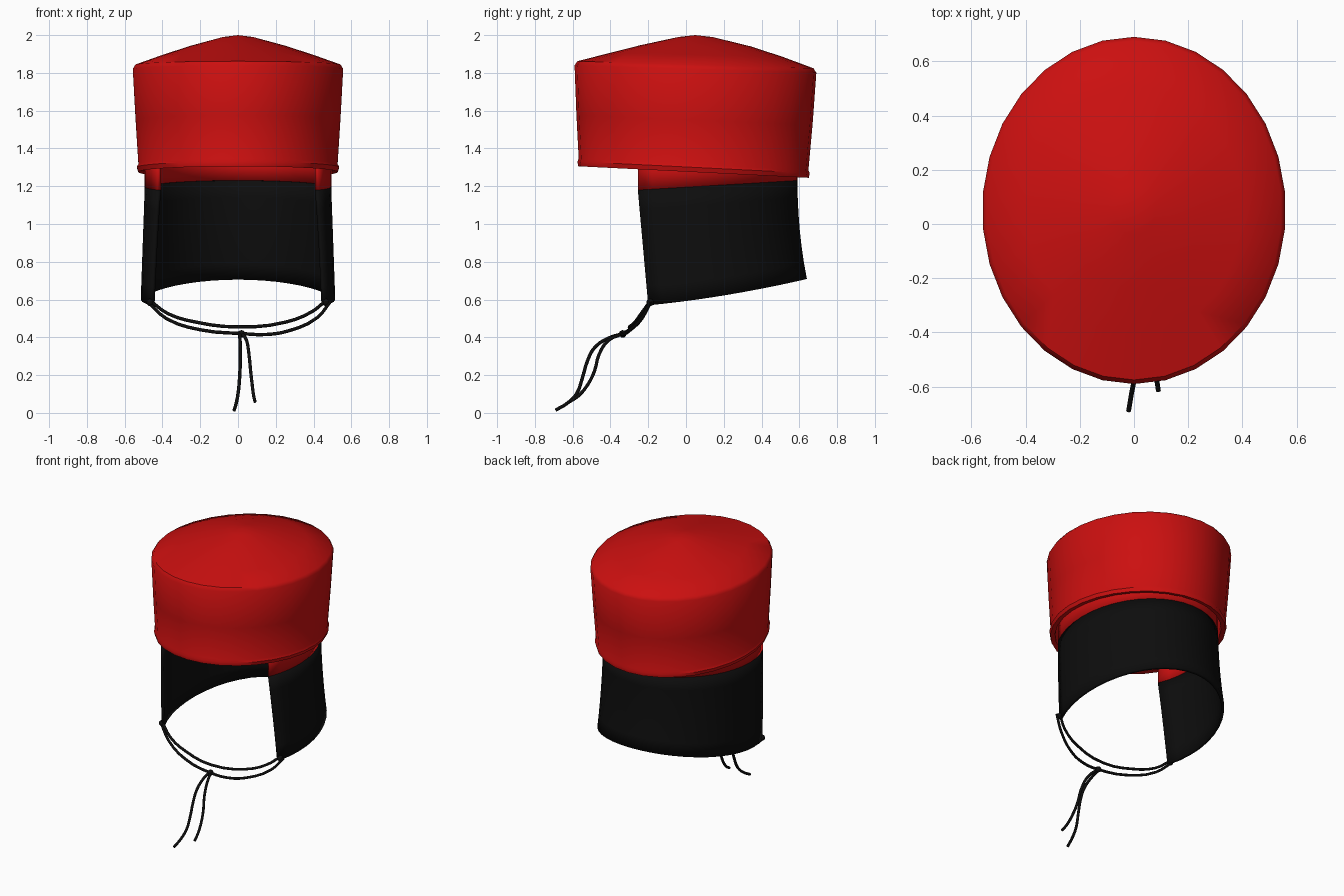
import bpy
import bmesh
from math import sin, cos, pi, asin, radians

cube = bpy.data.objects.get("Cube")
if cube:
    bpy.data.objects.remove(cube)


def material(name, rgb):
    m = bpy.data.materials.new(name)
    m.use_nodes = True
    color = (*rgb, 1)
    m.diffuse_color = color
    m.node_tree.nodes["Principled BSDF"].inputs["Base Color"].default_value = color
    return m


RED = material("red cloth", (0.6, 0.005, 0.005))
BLACK = material("black cloth", (0.004, 0.004, 0.004))


def finish(obj, mat, angle=40):
    obj.data.materials.append(mat)
    bpy.ops.object.select_all(action="DESELECT")
    obj.select_set(True)
    bpy.context.view_layer.objects.active = obj
    bpy.ops.object.shade_smooth_by_angle(angle=radians(angle))


def mesh_object(name, bm):
    bmesh.ops.recalc_face_normals(bm, faces=bm.faces)
    me = bpy.data.meshes.new(name)
    bm.to_mesh(me)
    bm.free()
    obj = bpy.data.objects.new(name, me)
    bpy.context.collection.objects.link(obj)
    return obj


def bridge(bm, a, b, closed):
    n = len(a)
    for i in range(n if closed else n - 1):
        j = (i + 1) % n
        bm.faces.new((a[i], a[j], b[j], b[i]))


# Crown: oval lathe, each ring is (half width, half depth, centre y, z, tilt)
def crown():
    sides = 30
    rings = [
        (0.08, 0.09, 0.05, 1.99, 0),
        (0.25, 0.29, 0.05, 1.944, -0.01),
        (0.40, 0.46, 0.05, 1.895, -0.02),
        (0.545, 0.625, 0.05, 1.843, -0.03),
        (0.56, 0.64, 0.05, 1.82, -0.03),
        (0.545, 0.625, 0.045, 1.55, -0.04),
        (0.53, 0.608, 0.04, 1.315, -0.05),
        (0.538, 0.615, 0.04, 1.30, -0.05),
        (0.53, 0.61, 0.04, 1.275, -0.05),
        (0.50, 0.58, 0.04, 1.28, -0.05),
        (0.50, 0.575, 0.04, 1.32, -0.05),
        (0.53, 0.60, 0.05, 1.80, -0.03),
        (0.25, 0.29, 0.05, 1.91, -0.01),
    ]
    bm = bmesh.new()
    loops = []
    for a, b, cy, z, tilt in rings:
        loop = []
        for i in range(sides):
            t = 2 * pi * i / sides + pi / 2
            y = b * sin(t)
            loop.append(bm.verts.new((a * cos(t), cy + y, z + tilt * y)))
        loops.append(loop)
    for upper, lower in zip(loops, loops[1:]):
        bridge(bm, upper, lower, True)
    for loop, z in ((loops[0], 2.0), (loops[-1], 1.95)):
        tip = bm.verts.new((0, 0.05, z))
        for i in range(sides):
            bm.faces.new((loop[i], loop[(i + 1) % sides], tip))
    finish(mesh_object("crown", bm), RED)


# Neck flap: open oval wall around the back, v = 0 at the seam, 1 at the hem
def flap(name, mat, v0, v1, rows):
    cols = 28
    bm = bmesh.new()
    loops = []
    for r in range(rows + 1):
        v = v0 + (v1 - v0) * r / rows
        w = max(v, 0)
        a = 0.495 + 0.02 * w
        b = 0.56 + 0.02 * w * w
        cy = 0.03 + 0.03 * w * w
        start = asin((-0.255 + 0.055 * w - cy) / b)
        loop = []
        for i in range(cols + 1):
            t = start + (pi - 2 * start) * i / cols
            y = cy + b * sin(t)
            seam = 1.195 + 0.06 * y
            hem = 0.593 + 0.13 * y + 0.08 * y * y
            z = seam + (hem - seam) * v
            loop.append(bm.verts.new((a * cos(t), y, z)))
        loops.append(loop)
    for upper, lower in zip(loops, loops[1:]):
        bridge(bm, upper, lower, False)
    # give the cloth thickness towards the inside
    obj = mesh_object(name, bm)
    mod = obj.modifiers.new("thickness", "SOLIDIFY")
    mod.thickness = 0.02
    out = sum(p.normal.x * p.center.x + p.normal.y * p.center.y for p in obj.data.polygons)
    mod.offset = -1 if out > 0 else 1
    finish(obj, mat)


# Strings: thin round cords through a few points
def cord(name, points, radius=0.009):
    cu = bpy.data.curves.new(name, "CURVE")
    cu.dimensions = "3D"
    cu.bevel_depth = radius
    cu.bevel_resolution = 2
    cu.use_fill_caps = True
    cu.resolution_u = 3
    sp = cu.splines.new("BEZIER")
    sp.bezier_points.add(len(points) - 1)
    for bp, p in zip(sp.bezier_points, points):
        bp.co = p
        bp.handle_left_type = bp.handle_right_type = "AUTO"
    obj = bpy.data.objects.new(name, cu)
    bpy.context.collection.objects.link(obj)
    bpy.ops.object.select_all(action="DESELECT")
    obj.select_set(True)
    bpy.context.view_layer.objects.active = obj
    bpy.ops.object.convert(target="MESH")
    finish(bpy.context.view_layer.objects.active, BLACK, 60)


crown()
flap("flap_band", RED, -0.3, 0, 2)
flap("neck_flap", BLACK, 0, 1, 6)

cord("chin_string_upper", [
    (-0.46, -0.19, 0.59), (-0.37, -0.23, 0.525), (-0.22, -0.27, 0.48), (0, -0.30, 0.455),
    (0.25, -0.27, 0.48), (0.39, -0.23, 0.535), (0.46, -0.19, 0.59)])
cord("chin_string_lower", [
    (-0.47, -0.19, 0.58), (-0.38, -0.235, 0.50), (-0.20, -0.30, 0.44), (0.02, -0.34, 0.42),
    (0.15, -0.33, 0.415), (0.27, -0.30, 0.435), (0.42, -0.23, 0.505), (0.49, -0.19, 0.59)])
cord("hanging_string_right", [
    (0.01, -0.33, 0.42), (0.01, -0.40, 0.40), (0.012, -0.48, 0.35), (0.012, -0.52, 0.28),
    (0.008, -0.55, 0.18), (0, -0.58, 0.10), (-0.01, -0.63, 0.05), (-0.02, -0.69, 0.015)])
cord("hanging_string_left", [
    (0.02, -0.33, 0.42), (0.045, -0.41, 0.385), (0.058, -0.46, 0.31), (0.067, -0.485, 0.22),
    (0.075, -0.52, 0.15), (0.083, -0.57, 0.09), (0.09, -0.615, 0.06)])

# Knot where the strings meet
bpy.ops.mesh.primitive_uv_sphere_add(segments=12, ring_count=8, radius=0.02, location=(0.018, -0.335, 0.418))
knot = bpy.context.object
knot.name = "knot"
finish(knot, BLACK, 60)

# Tips where the strings are sewn to the flap corners
for side, label in ((1, "left"), (-1, "right")):
    bpy.ops.mesh.primitive_uv_sphere_add(segments=10, ring_count=6, radius=0.02,
                                         location=(side * 0.465, -0.19, 0.585))
    tip = bpy.context.object
    tip.name = "string_anchor_" + label
    finish(tip, BLACK, 60)
